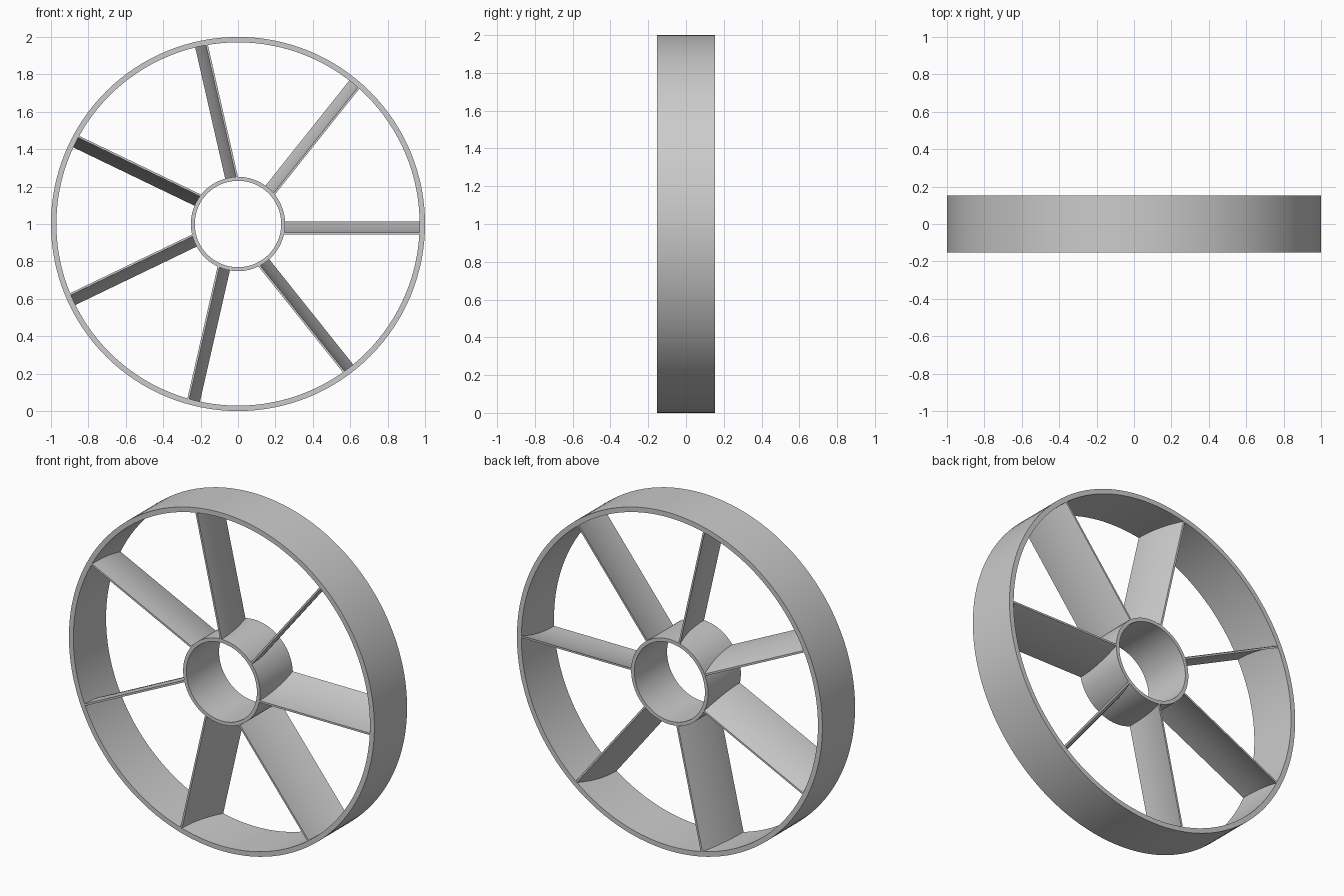
import bpy, bmesh, math
from mathutils import Matrix, Vector

if "Cube" in bpy.data.objects:
    bpy.data.objects.remove(bpy.data.objects["Cube"], do_unlink=True)

HALF_DEPTH = 0.153
VANES = 7
CENTRE = Vector((0, 0, 1))

# One plain grey for the whole wheel
grey = bpy.data.materials.new("plain_grey")
grey.use_nodes = True
colour = (0.6, 0.6, 0.6, 1)
grey.diffuse_color = colour
grey.node_tree.nodes["Principled BSDF"].inputs["Base Color"].default_value = colour


def finish(name, bm, rotation=None):
    """Turn a bmesh into a smooth-shaded object with sharp edges kept."""
    bmesh.ops.recalc_face_normals(bm, faces=bm.faces)
    mesh = bpy.data.meshes.new(name)
    bm.to_mesh(mesh)
    bm.free()
    mesh.materials.append(grey)
    obj = bpy.data.objects.new(name, mesh)
    bpy.context.collection.objects.link(obj)
    obj.matrix_world = Matrix.Translation(CENTRE) @ (rotation or Matrix())
    bpy.ops.object.select_all(action="DESELECT")
    obj.select_set(True)
    bpy.context.view_layer.objects.active = obj
    bpy.ops.object.shade_smooth_by_angle(angle=math.radians(30))
    return obj


def ring(name, inner, outer, segments=128):
    """Rectangular section swept once around the y axis."""
    bm = bmesh.new()
    loops = []
    for r, y in ((inner, -HALF_DEPTH), (outer, -HALF_DEPTH),
                 (outer, HALF_DEPTH), (inner, HALF_DEPTH)):
        angles = [math.tau * i / segments for i in range(segments)]
        loops.append([bm.verts.new((r * math.cos(a), y, r * math.sin(a))) for a in angles])
    for k in range(4):
        a, b = loops[k], loops[(k + 1) % 4]
        for i in range(segments):
            j = (i + 1) % segments
            bm.faces.new((a[i], a[j], b[j], b[i]))
    return finish(name, bm)


def vane(name, angle, steps=16):
    """Thin curved blade: flat at the front, sweeping up towards the back."""
    lower = []
    for i in range(steps + 1):
        u = i / steps
        y = (2 * u - 1) * (HALF_DEPTH - 0.0005)
        lower.append((y, -0.056 + 0.058 * u * u))
    upper = [(y, z + 0.011) for y, z in lower]
    outline = lower + upper[::-1]
    bm = bmesh.new()
    near = [bm.verts.new((0.24, y, z)) for y, z in outline]
    far = [bm.verts.new((0.98, y, z)) for y, z in outline]
    n = len(outline)
    for i in range(n):
        j = (i + 1) % n
        bm.faces.new((near[i], near[j], far[j], far[i]))
    bm.faces.new(near)
    bm.faces.new(far[::-1])
    return finish(name, bm, Matrix.Rotation(-angle, 4, "Y"))


# Outer rim and hub tube
ring("outer_rim", 0.971, 1.0)
ring("hub_tube", 0.231, 0.252)

# Radial vanes joining hub and rim
for k in range(VANES):
    vane(f"vane_{k + 1}", math.tau * k / VANES)
